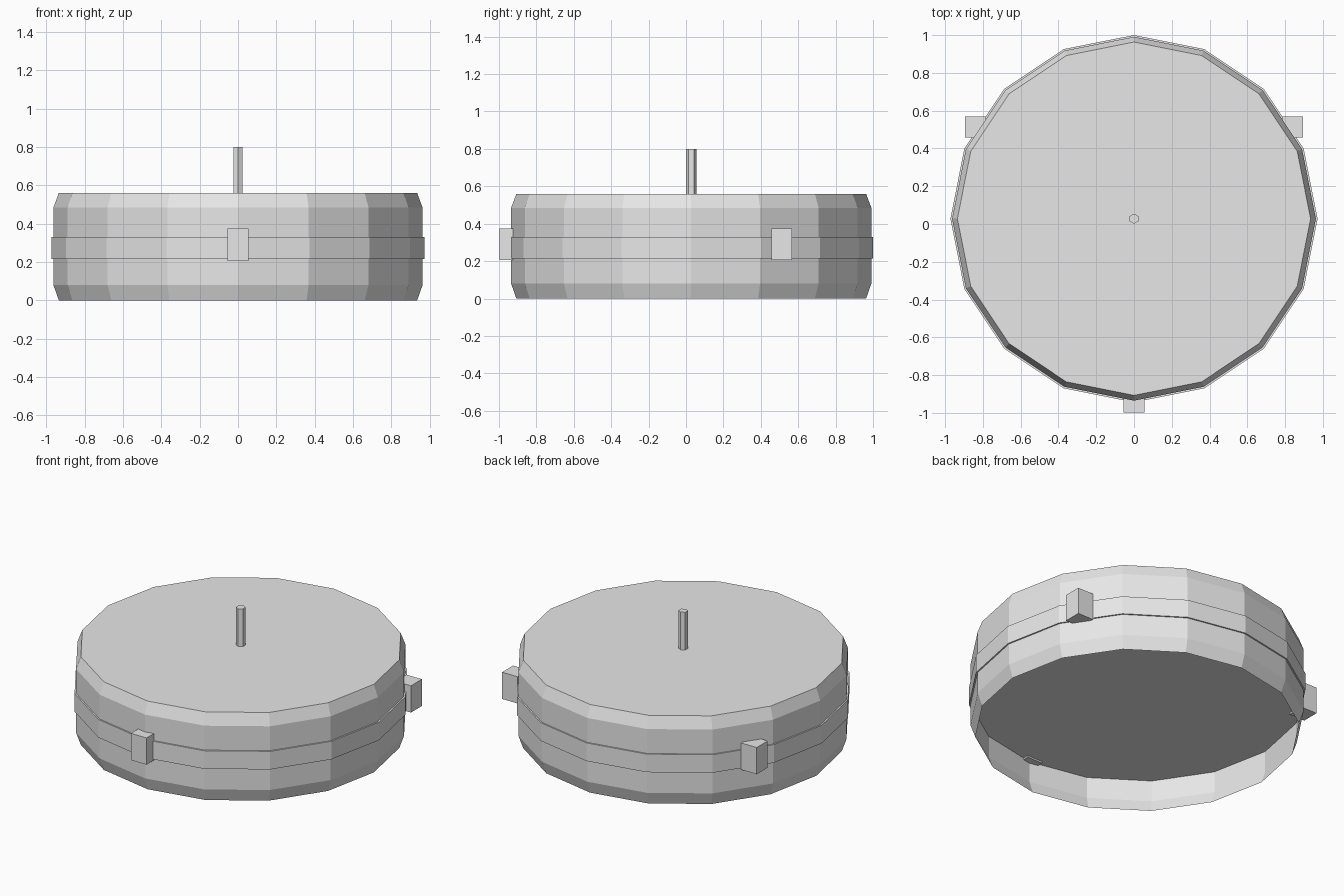
import bpy, bmesh, math

if "Cube" in bpy.data.objects:
    bpy.data.objects.remove(bpy.data.objects["Cube"])

CY = 0.028          # centre of the round body along y
SIDES = 16

grey = bpy.data.materials.new("light grey")
grey.diffuse_color = (0.8, 0.8, 0.8, 1)
grey.use_nodes = True
grey.node_tree.nodes["Principled BSDF"].inputs["Base Color"].default_value = grey.diffuse_color


def lathe(name, profile, sides, start=0.0, cap_bottom=True, cap_top=True):
    """Turn a list of (radius, z) points into a faceted round part."""
    bm = bmesh.new()
    rings = []
    for r, z in profile:
        angles = [start + 2 * math.pi * i / sides for i in range(sides)]
        rings.append([bm.verts.new((r * math.cos(a), CY + r * math.sin(a), z))
                      for a in angles])
    for low, high in zip(rings, rings[1:]):
        for i in range(sides):
            j = (i + 1) % sides
            bm.faces.new((low[i], low[j], high[j], high[i]))
    if cap_bottom:
        bm.faces.new(rings[0][::-1])
    if cap_top:
        bm.faces.new(rings[-1])
    return finish(name, bm)


def box(name, center, size):
    bm = bmesh.new()
    bmesh.ops.create_cube(bm, size=1)
    for v in bm.verts:
        v.co = [c + s * p for c, s, p in zip(center, size, v.co)]
    return finish(name, bm)


def finish(name, bm):
    mesh = bpy.data.meshes.new(name)
    bm.to_mesh(mesh)
    bm.free()
    mesh.materials.append(grey)
    obj = bpy.data.objects.new(name, mesh)
    bpy.context.collection.objects.link(obj)
    return obj


# Chamfered shell, open underneath
lathe("body_shell", [(0.935, 0), (0.963, 0.08), (0.963, 0.485), (0.935, 0.56)],
      SIDES, cap_bottom=False)

# Solid disc through the shell: the belt outside, the floor inside
lathe("belt_disc", [(0.972, 0.215), (0.972, 0.33)], SIDES)

# Six-sided pin on top
lathe("top_pin", [(0.027, 0.55), (0.027, 0.80)], 6, start=math.pi / 2)

# Three blocks spaced evenly around the belt
for name, deg in (("front_block", -90), ("right_block", 30), ("left_block", 150)):
    a = math.radians(deg)
    box(name, (0.97 * math.cos(a), CY + 0.97 * math.sin(a), 0.29),
        (0.11, 0.11, 0.17))
